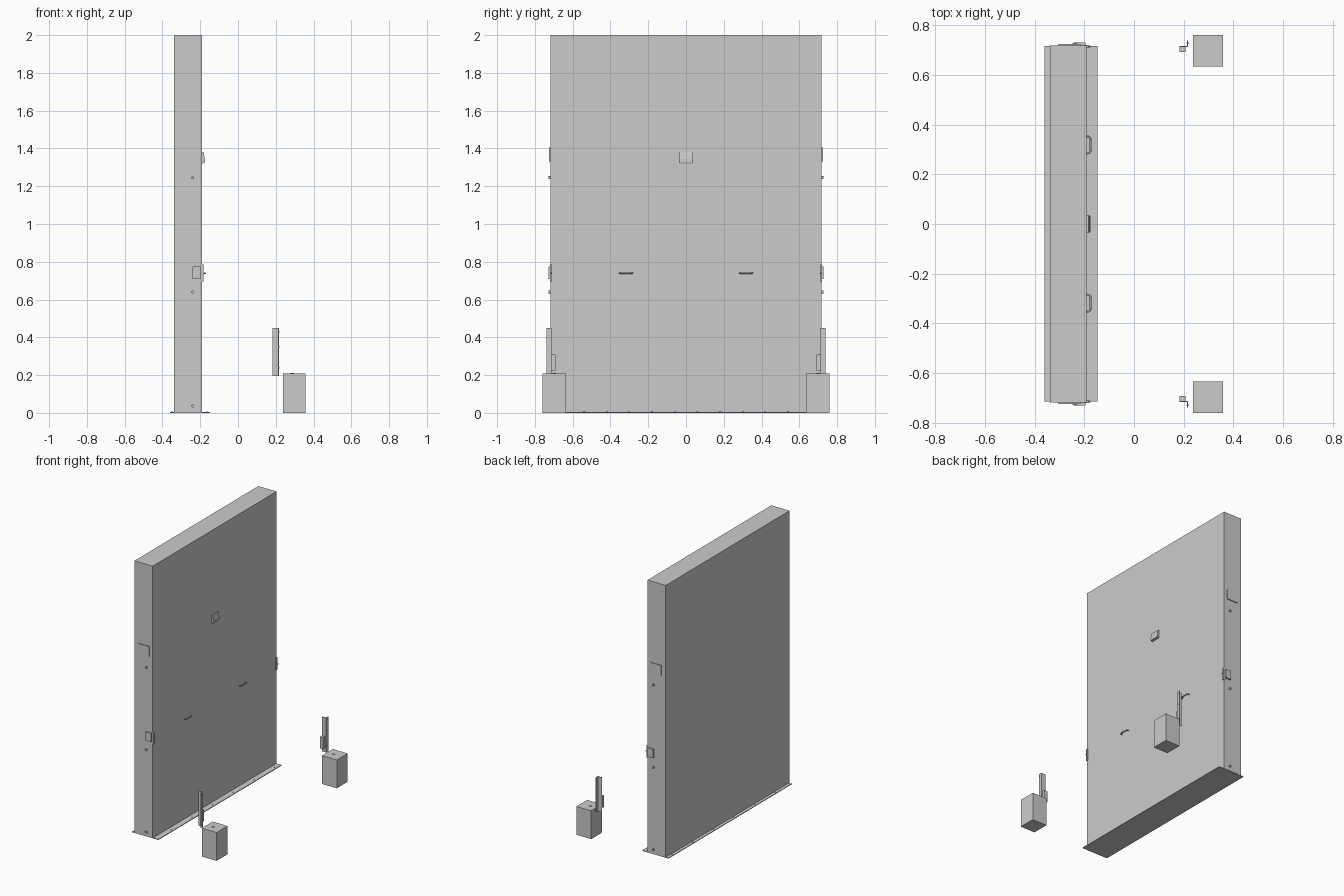
import bpy, bmesh
from mathutils import Matrix

if "Cube" in bpy.data.objects:
    bpy.data.objects.remove(bpy.data.objects["Cube"])


def finish(name, bm):
    bmesh.ops.recalc_face_normals(bm, faces=bm.faces)
    me = bpy.data.meshes.new(name)
    bm.to_mesh(me)
    bm.free()
    ob = bpy.data.objects.new(name, me)
    bpy.context.collection.objects.link(ob)
    return ob


def box(name, x, y, z):
    bm = bmesh.new()
    y = sorted(y)
    size = [b - a for a, b in (x, y, z)]
    mid = [(a + b) / 2 for a, b in (x, y, z)]
    bmesh.ops.create_cube(bm, size=1, matrix=Matrix.Translation(mid) @ Matrix.Diagonal((*size, 1)))
    return finish(name, bm)


def disc(name, centre, radius, depth, axis='Z', sides=16):
    bm = bmesh.new()
    rot = {'Z': Matrix(), 'Y': Matrix.Rotation(1.5707963, 4, 'X'),
           'X': Matrix.Rotation(1.5707963, 4, 'Y')}[axis]
    bmesh.ops.create_cone(bm, cap_ends=True, segments=sides, radius1=radius, radius2=radius,
                          depth=depth, matrix=Matrix.Translation(centre) @ rot)
    return finish(name, bm)


def prism(name, profile, y0, y1):
    # x-z profile swept along y
    bm = bmesh.new()
    face = bm.faces.new([bm.verts.new((x, y0, z)) for x, z in profile])
    ext = bmesh.ops.extrude_face_region(bm, geom=[face])
    bmesh.ops.translate(bm, vec=(0, y1 - y0, 0),
                        verts=[v for v in ext['geom'] if isinstance(v, bmesh.types.BMVert)])
    return finish(name, bm)


# Main slab
box("panel", (-0.338, -0.19), (-0.718, 0.718), (0.003, 2.0))

# Three floor plates with screw heads along both exposed edges
edges = (-0.713, -0.236, 0.238, 0.716)
for a, b in zip(edges, edges[1:]):
    box("floor_plate", (-0.36, -0.147), (a, b), (0, 0.005))
for i in range(12):
    for x in (-0.349, -0.165):
        disc("floor_screw", (x, -0.66 + i * 0.12, 0.0055), 0.004, 0.002, sides=8)

# Catch on the broad face, slanted underneath
prism("catch_plate", [(-0.192, 1.32), (-0.184, 1.32), (-0.176, 1.333), (-0.176, 1.345),
                      (-0.182, 1.38), (-0.192, 1.38)], -0.035, 0.035)
box("catch_lip", (-0.182, -0.175), (-0.033, 0.033), (1.325, 1.334))

for s in (-1, 1):
    # Bowed pull handle
    cu = bpy.data.curves.new("pull_handle", 'CURVE')
    cu.dimensions = '3D'
    cu.bevel_depth = 0.004
    cu.bevel_resolution = 2
    cu.use_fill_caps = True
    path = [(-0.192, -0.034), (-0.18, -0.033), (-0.175, -0.026), (-0.174, 0),
            (-0.175, 0.026), (-0.18, 0.033), (-0.192, 0.034)]
    sp = cu.splines.new('POLY')
    sp.points.add(len(path) - 1)
    for p, (x, y) in zip(sp.points, path):
        p.co = (x, s * 0.318 + y, 0.74, 1)
    bpy.context.collection.objects.link(bpy.data.objects.new("pull_handle", cu))

    # Fittings on the narrow side
    box("side_plate", (-0.304, -0.216), (s * 0.716, s * 0.724), (1.33, 1.405))
    for z in (1.245, 0.64, 0.037):
        disc("side_bolt", (-0.24, s * 0.722, z), 0.008, 0.012, 'Y')
    box("latch_body", (-0.242, -0.196), (s * 0.716, s * 0.729), (0.71, 0.775))
    box("latch_strap", (-0.2, -0.182), (s * 0.709, s * 0.72), (0.695, 0.785))
    disc("latch_pin", (-0.18, s * 0.7145, 0.74), 0.004, 0.012, 'X', 8)

    # Free-standing block with button
    box("ballast_block", (0.238, 0.358), (s * 0.634, s * 0.76), (0, 0.208))
    disc("block_button", (0.287, s * 0.698, 0.209), 0.01, 0.006)

    # Angle post with small receiver box
    box("post_leaf", (0.182, 0.208), (s * 0.712, s * 0.716), (0.195, 0.45))
    box("post_flange", (0.213, 0.217), (s * 0.713, s * 0.738), (0.195, 0.45))
    box("post_web", (0.207, 0.214), (s * 0.712, s * 0.716), (0.195, 0.45))
    box("receiver_box", (0.183, 0.207), (s * 0.691, s * 0.713), (0.225, 0.31))
    for z in (0.24, 0.35, 0.43):
        disc("post_screw", (0.217, s * 0.728, z), 0.004, 0.004, 'X', 8)
